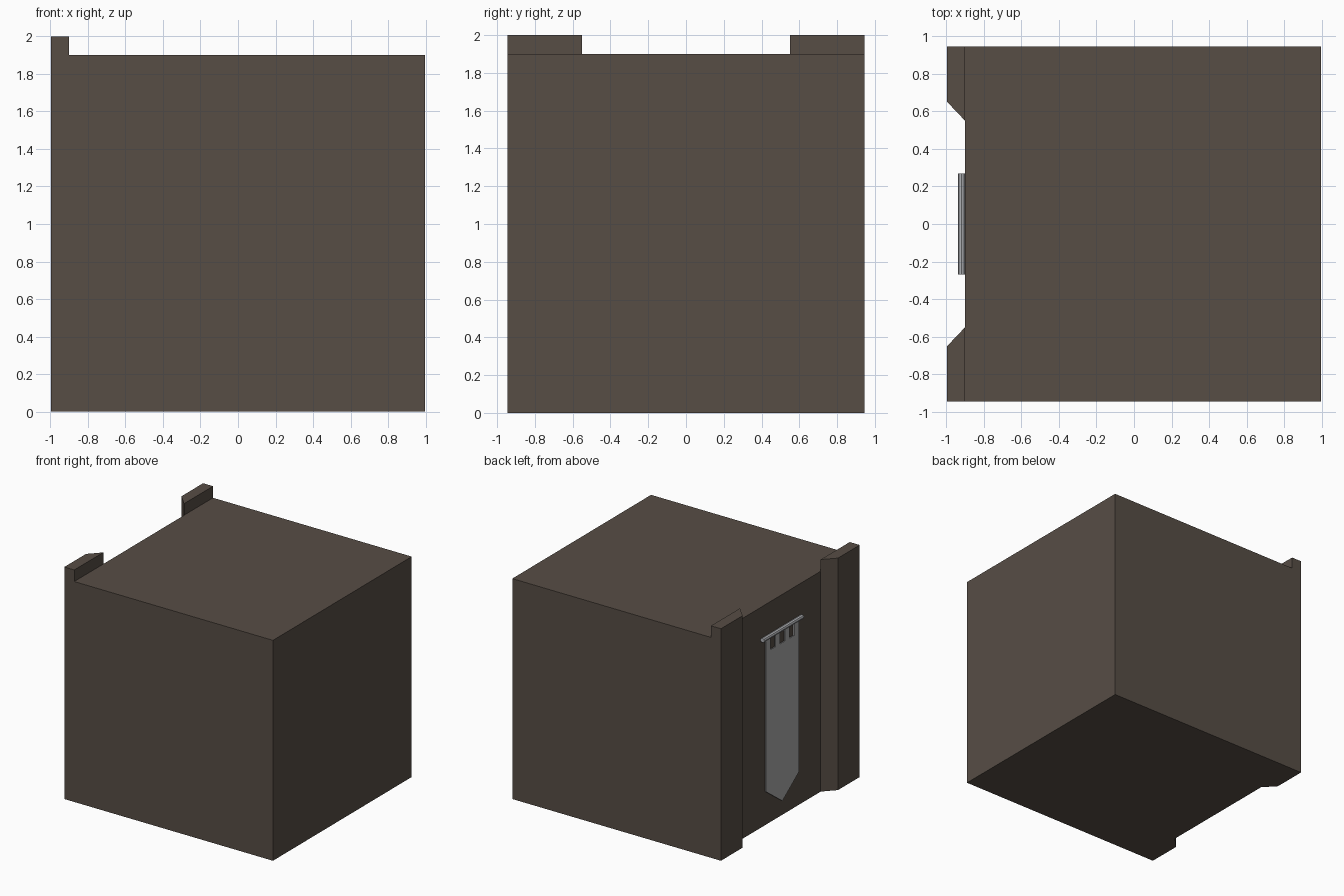
import bpy, bmesh, math

if "Cube" in bpy.data.objects:
    bpy.data.objects.remove(bpy.data.objects["Cube"])


def material(name, color):
    m = bpy.data.materials.new(name)
    m.diffuse_color = (*color, 1)
    m.use_nodes = True
    m.node_tree.nodes["Principled BSDF"].inputs["Base Color"].default_value = m.diffuse_color
    return m


stone = material("brown_stone", (0.095, 0.075, 0.06))
cloth = material("grey_cloth", (0.40, 0.40, 0.40))
metal = material("pale_metal", (0.43, 0.44, 0.46))


def prism(name, outline, offset, mat):
    """Extrude a closed outline of 3D points along an offset."""
    bm = bmesh.new()
    face = bm.faces.new([bm.verts.new(p) for p in outline])
    ext = bmesh.ops.extrude_face_region(bm, geom=[face])["geom"]
    bmesh.ops.translate(bm, vec=offset,
                        verts=[v for v in ext if isinstance(v, bmesh.types.BMVert)])
    bmesh.ops.recalc_face_normals(bm, faces=bm.faces)
    me = bpy.data.meshes.new(name)
    bm.to_mesh(me)
    bm.free()
    me.materials.append(mat)
    ob = bpy.data.objects.new(name, me)
    bpy.context.collection.objects.link(ob)
    return ob


X, Y, WALL, TOP = 0.995, 0.945, -0.9, 1.9

# Main block
prism("main_block", [(WALL, -Y, 0), (X, -Y, 0), (X, Y, 0), (WALL, Y, 0)], (0, 0, TOP), stone)

# Chamfered corner pillars on the left face
for side, s in (("front", -1), ("back", 1)):
    prism(side + "_pillar",
          [(-X, s * Y, 0), (-X, s * 0.65, 0), (WALL, s * 0.55, 0), (WALL, s * Y, 0)],
          (0, 0, 2.0), stone)

# Hanging banner: pointed foot, four tabs along the top
HALF, ROD_Z, NOTCH_Z = 0.225, 1.62, 1.5
step = 2 * HALF / 7
outline = [(-HALF, 0.3), (0, 0.135), (HALF, 0.3)]
for i in range(4):
    y = HALF - 2 * i * step
    outline += [(y, NOTCH_Z), (y, ROD_Z), (y - step, ROD_Z), (y - step, NOTCH_Z)]
outline = [p for i, p in enumerate(outline) if i not in (3, len(outline) - 1)]
prism("banner", [(-0.91, y, z) for y, z in outline], (-0.01, 0, 0), cloth)

# Banner rod
bpy.ops.mesh.primitive_cylinder_add(vertices=8, radius=0.019, depth=0.54,
                                    location=(-0.918, 0, ROD_Z),
                                    rotation=(math.pi / 2, 0, 0))
rod = bpy.context.object
rod.name = "banner_rod"
rod.data.materials.append(metal)
